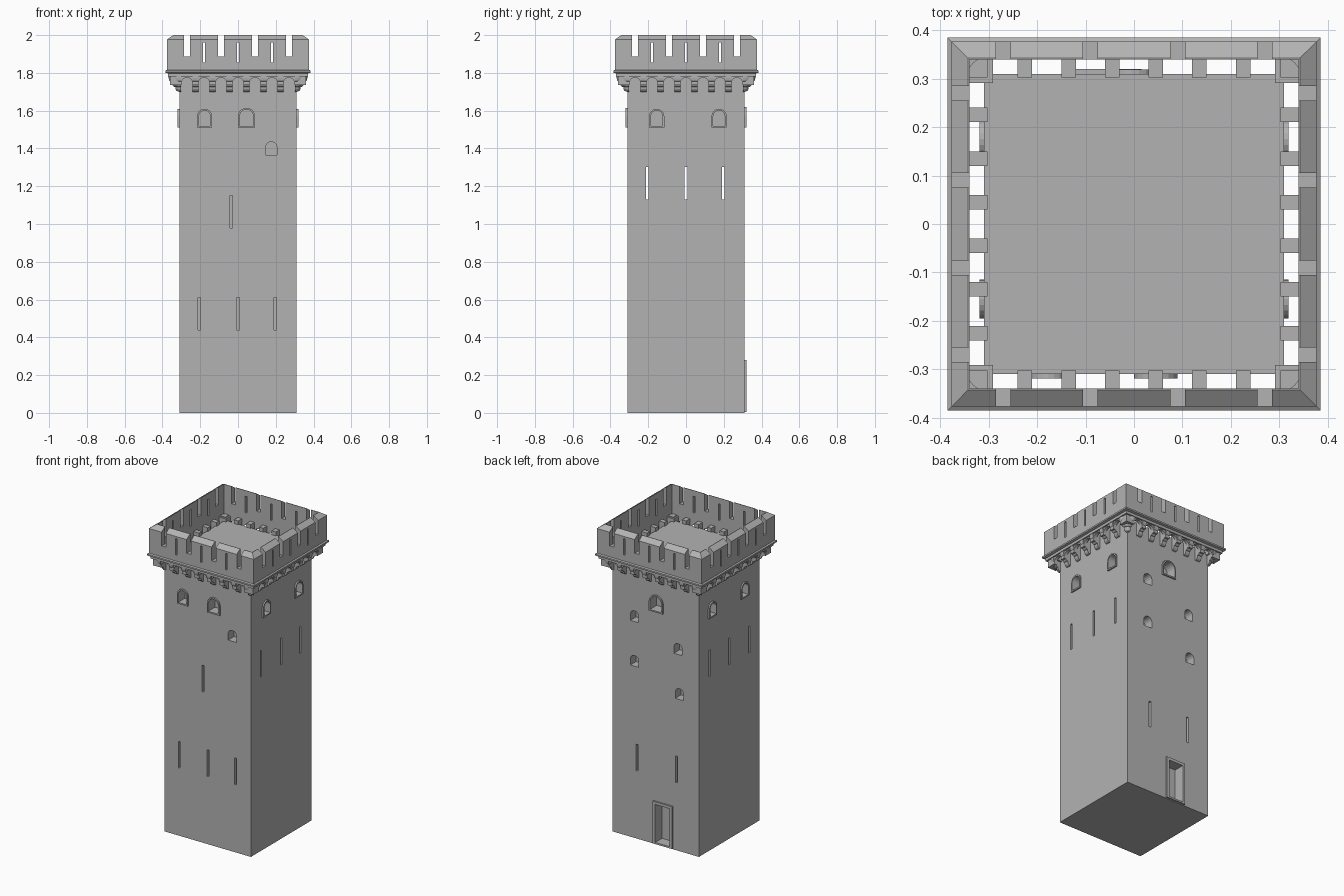
import bpy, bmesh, math
from mathutils import Matrix, Vector

cube = bpy.data.objects.get("Cube")
if cube:
    bpy.data.objects.remove(cube, do_unlink=True)

stone = bpy.data.materials.new("grey stone")
stone.use_nodes = True
GREY = (0.45, 0.45, 0.45, 1)
stone.diffuse_color = GREY
stone.node_tree.nodes["Principled BSDF"].inputs["Base Color"].default_value = GREY


def loft(bm, sections, closed=False):
    """Skin matching point loops; cap the ends unless closed."""
    rows = [[bm.verts.new(p) for p in s] for s in sections]
    n = len(rows[0])
    pairs = list(zip(rows, rows[1:])) + ([(rows[-1], rows[0])] if closed else [])
    for a, b in pairs:
        for i in range(n):
            j = (i + 1) % n
            bm.faces.new((a[i], a[j], b[j], b[i]))
    if not closed:
        bm.faces.new(rows[0][::-1])
        bm.faces.new(rows[-1])
    return [v for r in rows for v in r]


def turn(bm, verts, side):
    # side 0 front, 1 right, 2 back, 3 left
    bmesh.ops.rotate(bm, verts=verts, cent=(0, 0, 0),
                     matrix=Matrix.Rotation(side * math.pi / 2, 3, 'Z'))


def block(bm, side, u, w, z0, z1, d0, d1):
    """Box on a side, u along the wall and d outward."""
    outline = [(u - w/2, z0), (u + w/2, z0), (u + w/2, z1), (u - w/2, z1)]
    turn(bm, loft(bm, [[(x, -d, z) for x, z in outline] for d in (d0, d1)]), side)


def arch(bm, side, u, w, z0, z1, d0, d1, steps=10):
    """Round-headed prism on a side."""
    r = w / 2
    outline = [(u - r, z0), (u + r, z0)]
    for i in range(steps + 1):
        a = math.pi * i / steps
        outline.append((u + r * math.cos(a), z1 - r + r * math.sin(a)))
    turn(bm, loft(bm, [[(x, -d, z) for x, z in outline] for d in (d0, d1)]), side)


def finish(bm, name):
    bmesh.ops.remove_doubles(bm, verts=bm.verts, dist=1e-5)
    bmesh.ops.recalc_face_normals(bm, faces=bm.faces)
    me = bpy.data.meshes.new(name)
    bm.to_mesh(me)
    bm.free()
    me.materials.append(stone)
    ob = bpy.data.objects.new(name, me)
    bpy.context.collection.objects.link(ob)
    return ob


def carve(ob, cutter):
    mod = ob.modifiers.new("cut", 'BOOLEAN')
    mod.operation = 'DIFFERENCE'
    mod.solver = 'EXACT'
    mod.object = cutter
    dg = bpy.context.evaluated_depsgraph_get()
    me = bpy.data.meshes.new_from_object(ob.evaluated_get(dg))
    ob.modifiers.clear()
    ob.data = me


WALL = 0.31
FLOOR = 1.785

# Openings: side, position along wall, width, bottom, top
framed = [(0, -0.177, 0.078, 1.51, 1.61), (0, 0.045, 0.09, 1.51, 1.615),
          (1, -0.155, 0.08, 1.51, 1.61), (1, 0.175, 0.08, 1.51, 1.61),
          (2, 0.005, 0.10, 1.51, 1.62),
          (3, -0.175, 0.08, 1.51, 1.61), (3, 0.155, 0.08, 1.51, 1.61)]
small = [(0, 0.176), (2, -0.153), (2, -0.153), (2, 0.16), (2, 0.17)]
small_z = [1.365, 1.405, 1.115, 1.275, 0.985]
slits = [(0, -0.035, 0.98), (0, -0.205, 0.44), (0, 0, 0.44), (0, 0.198, 0.44),
         (2, -0.136, 0.44), (2, 0.15, 0.44)]
DOOR_U, DOOR_W, DOOR_TOP = 0.055, 0.14, 0.28

# Cutter for the tower walls
bm = bmesh.new()
for s, u, w, z0, z1 in framed:
    arch(bm, s, u, w - 0.018, z0 + 0.009, z1 - 0.009, WALL - 0.06, WALL + 0.05)
for (s, u), z in zip(small, small_z):
    arch(bm, s, u, 0.06, z, z + 0.07, WALL - 0.06, WALL + 0.05)
for s, u, z in slits:
    block(bm, s, u, 0.014, z, z + 0.172, WALL - 0.05, WALL + 0.05)
for u in (-0.206, 0, 0.198):
    block(bm, 1, u, 0.014, 1.13, 1.302, -0.4, 0.4)
block(bm, 2, DOOR_U, DOOR_W - 0.036, 0.016, DOOR_TOP - 0.018, WALL - 0.06, WALL + 0.05)
openings = finish(bm, "openings_cutter")

# Tower shaft
bm = bmesh.new()
block(bm, 0, 0, 2 * WALL, 0, FLOOR, -WALL, WALL)
carve(finish(bm, "tower_shaft"), openings)

# Window and door surrounds
bm = bmesh.new()
for s, u, w, z0, z1 in framed:
    arch(bm, s, u, w, z0, z1, WALL - 0.01, WALL + 0.009)
block(bm, 2, DOOR_U, DOOR_W, 0.005, DOOR_TOP, WALL - 0.01, WALL + 0.01)
carve(finish(bm, "opening_surrounds"), openings)

# Stepped corbel profile: three rounded tiers as (outward, height)
profile = [(0.302, 1.81), (0.302, 1.70)]
for d0, d1, z0, z1 in ((0.312, 0.332, 1.70, 1.722), (0.332, 0.35, 1.725, 1.747),
                       (0.35, 0.367, 1.75, 1.772)):
    for i in range(5):
        a = math.pi / 2 * i / 4
        profile.append((d0 + (d1 - d0) * math.sin(a), z1 - (z1 - z0) * math.cos(a)))
profile += [(0.367, 1.795), (0.345, 1.795), (0.345, 1.81)]

# Wall corbels and quarter-round corner corbels
bm = bmesh.new()
for side in range(4):
    for i in range(6):
        u = (i - 2.5) * 0.09
        turn(bm, loft(bm, [[(u + h, -d, z) for d, z in profile]
                           for h in (-0.015, 0.015)]), side)
    fan = []
    for i in range(9):
        a = math.pi / 2 * i / 8
        fan.append([(0.302 + (d - 0.302) * math.cos(a),
                     -0.302 - (d - 0.302) * math.sin(a), z) for d, z in profile])
    turn(bm, loft(bm, fan), side)
    block(bm, side, 0.318, 0.054, 1.765, 1.805, 0.291, 0.345)
finish(bm, "corbels")


def square_ring(bm, prof):
    loft(bm, [[(sx * d, sy * d, z) for d, z in prof]
              for sx, sy in ((1, 1), (-1, 1), (-1, -1), (1, -1))], closed=True)


# Arched skirt between the corbels
bm = bmesh.new()
square_ring(bm, [(0.34, 1.735), (0.36, 1.735), (0.36, 1.80), (0.34, 1.80)])
skirt = finish(bm, "arched_skirt")
bm = bmesh.new()
for side in range(4):
    for i in range(7):
        arch(bm, side, (i - 3) * 0.09, 0.06, 1.70, 1.775, 0.325, 0.40)
arches = finish(bm, "arches_cutter")
carve(skirt, arches)

# Parapet with string course and outward-sloping top
bm = bmesh.new()
square_ring(bm, [(0.34, 1.78), (0.37, 1.78), (0.37, 1.797), (0.385, 1.801),
                 (0.385, 1.811), (0.377, 1.816), (0.377, 1.976), (0.343, 2.0), (0.34, 2.0)])
parapet = finish(bm, "parapet")
bm = bmesh.new()
for side in range(4):
    for u in (-0.27, -0.09, 0.09, 0.27):
        block(bm, side, u, 0.03, 1.887, 2.1, 0.325, 0.42)
    for u in (-0.18, 0, 0.18):
        block(bm, side, u, 0.012, 1.855, 1.962, 0.325, 0.42)
crenels = finish(bm, "crenels_cutter")
carve(parapet, crenels)

for cutter in (openings, arches, crenels):
    bpy.data.objects.remove(cutter, do_unlink=True)
